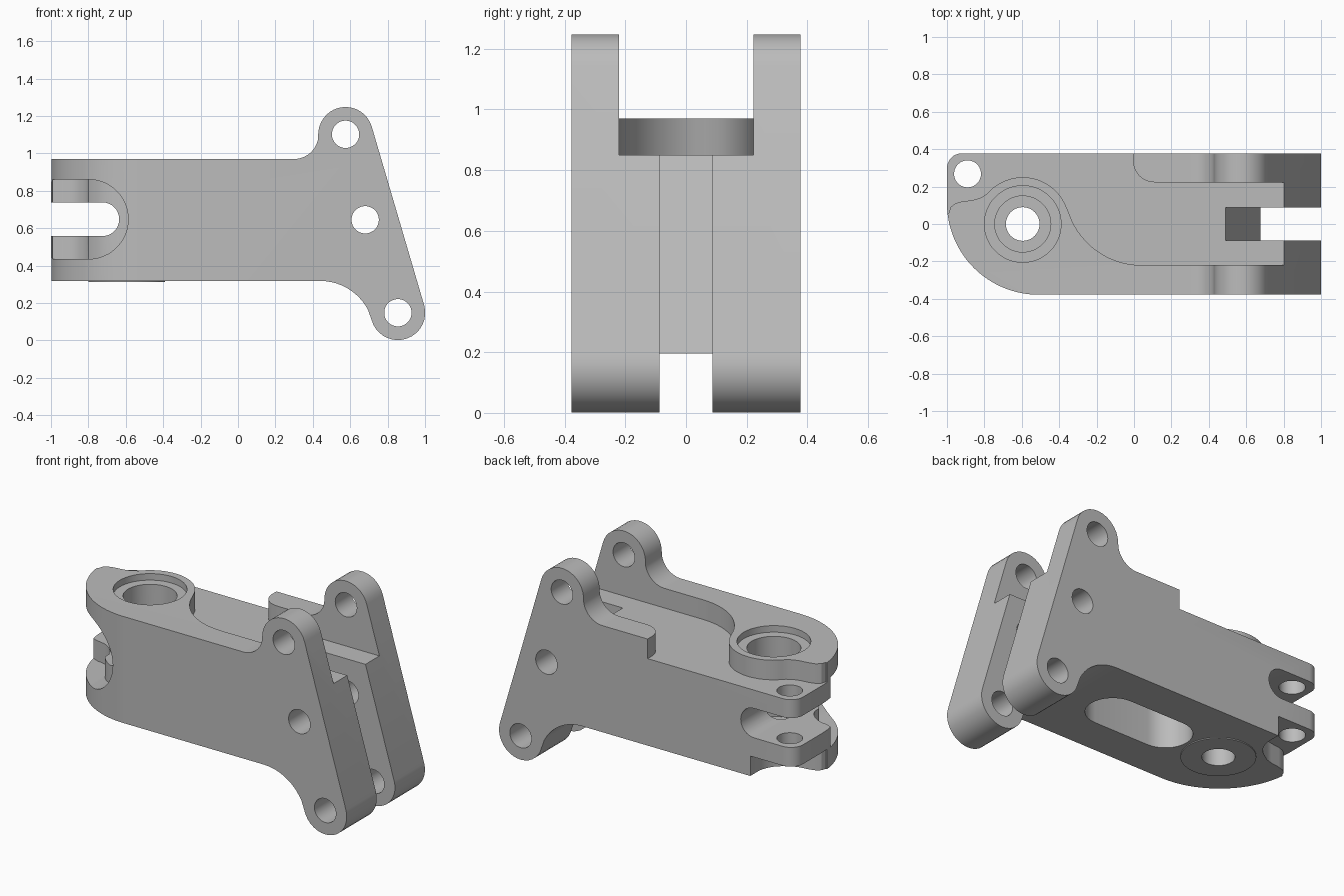
import bpy
import bmesh
from math import cos, sin, radians

if "Cube" in bpy.data.objects:
    bpy.data.objects.remove(bpy.data.objects["Cube"], do_unlink=True)

metal = bpy.data.materials.new("grey metal")
metal.use_nodes = True
GREY = (0.5, 0.5, 0.5, 1)
metal.diffuse_color = GREY
metal.node_tree.nodes["Principled BSDF"].inputs["Base Color"].default_value = GREY


def arc(cx, cy, r, start, end, n=16):
    steps = [radians(start + (end - start) * i / n) for i in range(n + 1)]
    return [(cx + r * cos(a), cy + r * sin(a)) for a in steps]


def circle(cx, cy, r, n=48):
    return arc(cx, cy, r, 0, 360, n)[:-1]


def prism(name, pts, lo, hi, axis="z"):
    """Extrude a closed outline along z, or an x-z outline along y."""
    bm = bmesh.new()
    place = (lambda p, h: (p[0], p[1], h)) if axis == "z" else (lambda p, h: (p[0], h, p[1]))
    a = [bm.verts.new(place(p, lo)) for p in pts]
    b = [bm.verts.new(place(p, hi)) for p in pts]
    bm.faces.new(a)
    bm.faces.new(b[::-1])
    for i in range(len(pts)):
        j = (i + 1) % len(pts)
        bm.faces.new((a[i], b[i], b[j], a[j]))
    bmesh.ops.recalc_face_normals(bm, faces=bm.faces)
    mesh = bpy.data.meshes.new(name)
    bm.to_mesh(mesh)
    bm.free()
    mesh.materials.append(metal)
    obj = bpy.data.objects.new(name, mesh)
    bpy.context.collection.objects.link(obj)
    return obj


def combine(target, tool, operation="DIFFERENCE"):
    mod = target.modifiers.new("cut", "BOOLEAN")
    mod.operation = operation
    mod.solver = "EXACT"
    mod.object = tool
    bpy.context.view_layer.objects.active = target
    bpy.ops.object.modifier_apply(modifier=mod.name)
    bpy.data.objects.remove(tool, do_unlink=True)


# Side outline: arm with an upper and a lower ear
side = [(-1.2, 0.318), (0.44, 0.318)]
side += arc(0.44, 0.03, 0.288, 84, 28, 10)
side += arc(0.855, 0.148, 0.146, 205, 376)
side += arc(0.575, 1.102, 0.146, 16, 175)
side += arc(0.30, 1.10, 0.13, -12, -90, 10)
side += [(-1.2, 0.97)]
body = prism("bracket_body", side, -0.378, 0.378, "y")

# Plan outline: rounded nose and hinge corner
plan = arc(-0.51, 0.112, 0.49, 180, 270, 32)
plan += [(1.2, -0.378), (1.2, 0.378)] + arc(-0.92, 0.298, 0.08, 90, 180, 8)
combine(body, prism("plan", plan, -0.5, 1.6), "INTERSECT")

# Open top pocket, running round the bearing boss
BX, BY = -0.595, 0.0
nose = [(-1.1, 0.05), (-0.99, 0.06), (-0.98, 0.09), (-0.955, 0.11), (-0.92, 0.12), (-0.86, 0.128), (-0.82, 0.14)]
pocket = nose + arc(BX, BY, 0.25, 140, 25, 20)
pocket += arc(0.04, 0.19, 0.41, 198, 270, 14)
pocket += [(1.2, -0.22), (1.2, 0.223)] + arc(0.11, 0.338, 0.115, 270, 180, 10)
pocket += [(-0.005, 0.5), (-1.1, 0.5)]
combine(body, prism("pocket", pocket, 0.85, 1.6))

# Step under the hinge lug
step = nose + arc(-0.87, 0.31, 0.17, -60, 0, 8) + [(-0.70, 0.5), (-1.1, 0.5)]
combine(body, prism("step", step, 0.1, 0.44))

# Relief on the front side of the hinge lug
relief = prism("relief", [(-1.2, 0.435)] + arc(-0.80, 0.648, 0.213, -90, 90, 24) + [(-1.2, 0.861)], -0.6, 0.3, "y")
keep = [(-1.3, -0.6), (-0.4, -0.6), (-0.4, -0.25)] + arc(BX, BY, 0.25, 270, 215, 12)
keep += arc(-0.95, -0.16, 0.16, 20, 90, 8) + [(-1.0, 0.02), (-1.3, 0.08)]
combine(relief, prism("relief_plan", keep, 0, 1), "INTERSECT")
combine(body, relief)

# Hinge fork slot and pin hole
fork = [(-1.2, 0.558)] + arc(-0.725, 0.648, 0.09, -90, 90) + [(-1.2, 0.738)]
combine(body, prism("fork", fork, -0.6, 0.6, "y"))
combine(body, prism("pin_hole", circle(-0.89, 0.268, 0.072), 0.2, 1.1))

# Bearing boss: thin foot, stepped bore
combine(body, prism("foot", circle(BX, BY, 0.205), 0.312, 0.36), "UNION")
for r, bottom in ((0.205, 0.93), (0.15, 0.44), (0.09, 0.1)):
    combine(body, prism("bore", circle(BX, BY, r), bottom, 1.2))

# Clevis slot with a back wall parallel to the sloping ear edge
clevis = [(0.745, -0.05), (0.435, 1.04), (1.4, 1.04), (1.4, -0.05)]
combine(body, prism("clevis", clevis, -0.088, 0.088, "y"))

# Cross holes through the ears
for x, z in ((0.575, 1.102), (0.68, 0.645), (0.855, 0.148)):
    combine(body, prism("cross_hole", circle(x, z, 0.073), -0.6, 0.6, "y"))

# Long lightening slot underneath
obround = arc(0.15, 0, 0.15, -90, 90) + arc(-0.22, 0, 0.15, 90, 270)
combine(body, prism("underside_slot", obround, 0.1, 0.74))

bpy.ops.object.select_all(action="DESELECT")
body.select_set(True)
bpy.context.view_layer.objects.active = body
bpy.ops.object.shade_smooth_by_angle(angle=radians(30))
